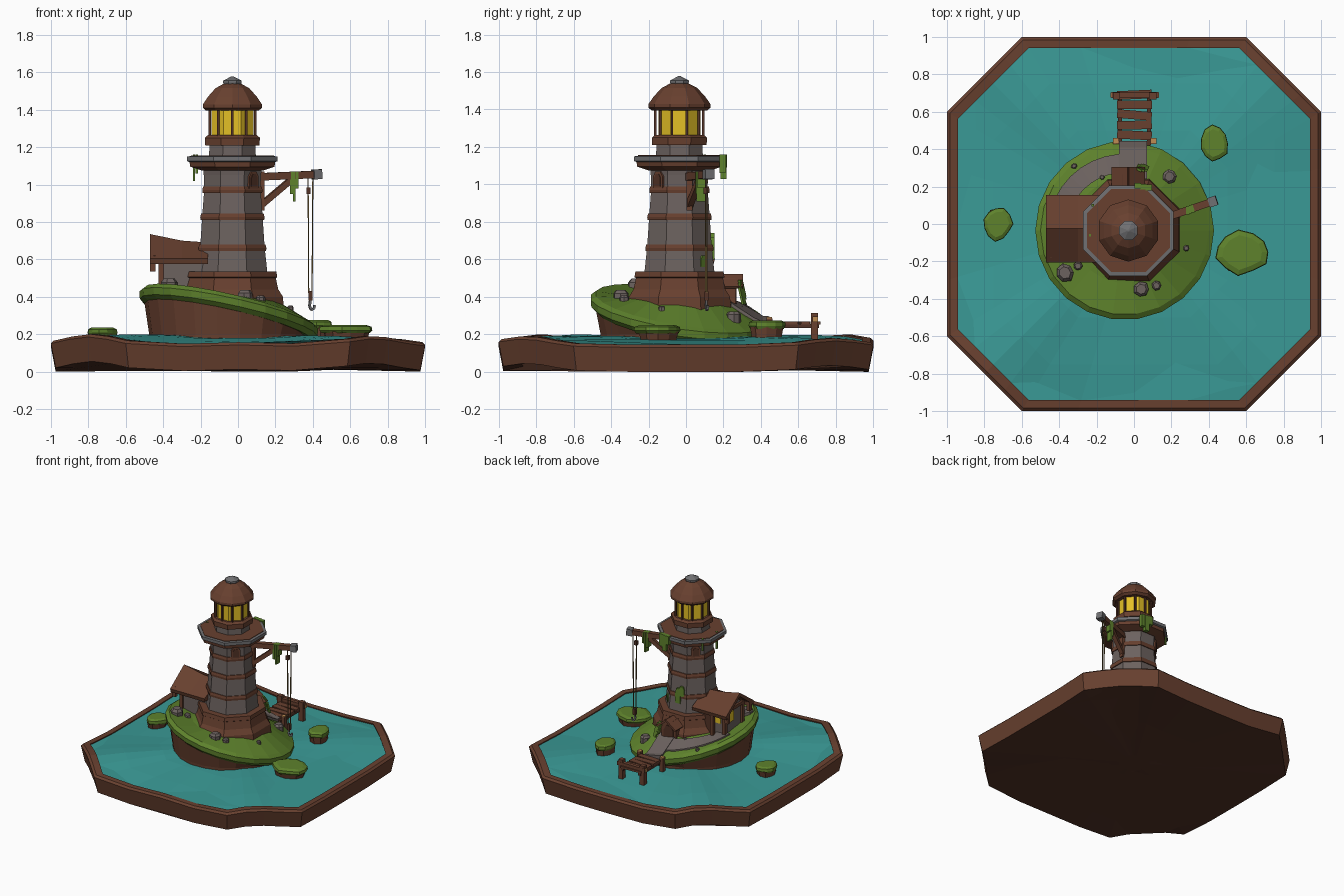
import bpy, bmesh, math, random
from math import sin, cos, pi, radians
from mathutils import Vector

random.seed(4)
cube = bpy.data.objects.get("Cube")
if cube:
    bpy.data.objects.remove(cube)


def material(name, rgb):
    col = [(c / 255 / 12.92 if c < 11 else ((c / 255 + 0.055) / 1.055) ** 2.4) for c in rgb] + [1]
    m = bpy.data.materials.new(name)
    m.use_nodes = True
    m.diffuse_color = col
    m.node_tree.nodes["Principled BSDF"].inputs["Base Color"].default_value = col
    return m


BROWN = material("brown wood", (104, 64, 47))
DARK = material("dark wood", (82, 50, 38))
STONE = material("grey stone", (108, 98, 95))
WATER = material("teal water", (58, 154, 150))
GRASS = material("grass green", (94, 130, 44))
GLOW = material("lamp yellow", (228, 192, 38))
TAN = material("cut wood tan", (190, 140, 84))
ROPE = material("rope", (112, 92, 52))
STEEL = material("slate grey", (112, 112, 114))


def loft(name, rings, mat, caps=True):
    """Skin a list of closed rings with equal point counts."""
    bm = bmesh.new()
    vr = [[bm.verts.new(p) for p in r] for r in rings]
    n = len(vr[0])
    for a, b in zip(vr, vr[1:]):
        for i in range(n):
            j = (i + 1) % n
            bm.faces.new((a[i], a[j], b[j], b[i]))
    if caps:
        bm.faces.new(vr[0])
        bm.faces.new(vr[-1])
    bmesh.ops.recalc_face_normals(bm, faces=bm.faces)
    me = bpy.data.meshes.new(name)
    bm.to_mesh(me)
    bm.free()
    me.materials.append(mat)
    ob = bpy.data.objects.new(name, me)
    bpy.context.collection.objects.link(ob)
    return ob


TX, TY = -0.03, -0.035


def tower_part(name, profile, mat, sides=8):
    """Faceted turned part; profile gives (flat half width, z)."""
    k = cos(pi / sides)
    ang = [2 * pi * (i + 0.5) / sides for i in range(sides)]
    return loft(name, [[(TX + w / k * cos(a), TY + w / k * sin(a), z) for a in ang]
                       for w, z in profile], mat)


def beam(name, a, b, w, mat, h=None):
    """Rectangular bar from a to b."""
    a, b = Vector(a), Vector(b)
    d = (b - a).normalized()
    side = d.cross(Vector((0, 0, 1)))
    side = side.normalized() if side.length > 0.01 else Vector((1, 0, 0))
    up = side.cross(d)
    h = h or w
    return loft(name, [[p + side * s * w / 2 + up * t * h / 2
                        for s, t in ((-1, -1), (1, -1), (1, 1), (-1, 1))] for p in (a, b)], mat)


def arch_plate(name, ang, d0, d1, z, w, h, mat):
    """Arched panel facing outward from the tower axis."""
    n, s = Vector((cos(ang), sin(ang), 0)), Vector((-sin(ang), cos(ang), 0))
    prof = [(-1, 0), (1, 0), (1, 0.7), (0.5, 1), (-0.5, 1), (-1, 0.7)]
    return loft(name, [[Vector((TX, TY, z + v * h)) + n * d + s * u * w / 2 for u, v in prof]
                       for d in (d0, d1)], mat)


# Wavy octagonal base and water
corners = [(1, -.6), (1, .6), (.6, 1), (-.6, 1), (-1, .6), (-1, -.6), (-.6, -1), (.6, -1)]
edge = []
for i, c in enumerate(corners):
    a, b = Vector(c), Vector(corners[(i + 1) % 8])
    edge += [a.lerp(b, k / 4) for k in range(4)]


def lift(p):
    ang = math.degrees(math.atan2(p.y, p.x))
    return sum(h * math.exp(-((ang - c) / 14) ** 2)
               for c, h in ((-135, .055), (-50, .045), (45, .035), (130, .055), (-90, .012)))


def edge_ring(s, z, k=1):
    return [(p.x * s, p.y * s, z + lift(p) * k) for p in edge]


loft("base_tray", [edge_ring(.95, .1), edge_ring(.94, .145), edge_ring(.985, .145),
                   edge_ring(1, .13), edge_ring(.975, 0)], BROWN, caps=False)
loft("base_underside", [edge_ring(.975, 0), edge_ring(.5, .01, .4), edge_ring(.1, .01, 0)], DARK)
loft("water", [edge_ring(.945, .135), edge_ring(.75, .155, .8), edge_ring(.5, .175, .4),
               edge_ring(.1, .185, 0)], WATER)

# Sloping island
CX, CY, N = -.05, -.035, 22


def rim(a):
    return .34 - .10 * cos(a) - .07 * sin(a)


def inner(a):
    return .39 + .25 * (rim(a) - .34)


def ground(x, y):
    a, r = math.atan2(y - CY, x - CX), math.hypot(x - CX, y - CY)
    t = min(1, max(0, (.45 - r) / .17))
    return rim(a) + .008 + t * (inner(a) - rim(a))


def island_ring(r, zf):
    return [(CX + r * cos(a), CY + r * sin(a), zf(a)) for a in (2 * pi * i / N for i in range(N))]


loft("island_cliff", [island_ring(.42, lambda a: .13), island_ring(.425, lambda a: .2),
                      island_ring(.455, lambda a: max(.21, rim(a) - .04))], BROWN)
loft("island_grass", [island_ring(.45, lambda a: rim(a) - .075), island_ring(.475, lambda a: rim(a) - .05),
                      island_ring(.478, lambda a: rim(a) - .012), island_ring(.45, lambda a: rim(a) + .008),
                      island_ring(.28, inner), island_ring(.1, inner)], GRASS)

# Stone path from hut to dock
path = []
for d in range(165, 84, -10):
    a = radians(d)
    path.append([(CX + r * cos(a), CY + r * sin(a)) for r in (.31, .41)])
loft("path", [[(p[0], p[1], ground(*p) + dz) for p, dz in
               ((i, -.02), (o, -.02), (o, .008), (i, .008))] for i, o in path], STONE)
loft("path_end", [[(x, y, ground(x, y) + dz) for x, dz in
                   ((-.08, -.03), (.07, -.03), (.07, .012), (-.08, .012))]
                  for y in (.24, .3, .36, .41, .445)], STONE)


# Rocks and islets
def blob(name, x, y, rx, ry, levels, mat, sides=9):
    wob = [random.uniform(.88, 1.08) for _ in range(sides)]
    return loft(name, [[(x + rx * s * w * cos(2 * pi * i / sides), y + ry * s * w * sin(2 * pi * i / sides), z)
                        for i, w in enumerate(wob)] for s, z in levels], mat)


for x, y, r in ((-.37, -.26, .052), (-.3, -.225, .025), (.04, -.35, .042), (.12, -.33, .026),
                (.19, .255, .04), (.28, -.13, .017), (-.32, .31, .017), (-.17, .25, .014)):
    z = ground(x, y)
    blob("rock", x, y, r, r, [(1, z - .03), (1, z + r * .4), (.65, z + r * .8)], STONE, 7)
for x, y, rx, ry, z in ((.43, .43, .08, .1, .275), (-.73, 0, .08, .09, .235), (.58, -.15, .155, .12, .25)):
    blob("islet_rock", x, y, rx, ry, [(.7, .12), (.9, z - .035)], BROWN)
    blob("islet_grass", x, y, rx, ry, [(.9, z - .045), (1, z - .03), (.97, z - .01), (.75, z)], GRASS, 11)

# Lighthouse tower
tower_part("plinth", [(.28, .28), (.27, .4), (.245, .44), (.232, .5), (.24, .505), (.235, .535), (.18, .535)], BROWN)
tower_part("shaft", [(.19, .5), (.172, .67), (.16, .85), (.15, .98), (.153, 1.05), (.16, 1.11)], STONE)
for z, w in ((.645, .18), (.81, .17), (.955, .159)):
    tower_part("shaft_band", [(w, z), (w + .002, z + .016), (w - .003, z + .035)], BROWN)
tower_part("gallery_corbel", [(.165, 1.075), (.225, 1.095), (.23, 1.125)], BROWN)
tower_part("gallery_edge", [(.23, 1.12), (.242, 1.125), (.242, 1.15), (.22, 1.152)], STEEL)
tower_part("gallery_floor", [(.222, 1.14), (.222, 1.156)], BROWN)
tower_part("lantern_neck", [(.125, 1.15), (.122, 1.22)], STONE)
tower_part("lantern_sill", [(.145, 1.21), (.147, 1.25), (.13, 1.265)], BROWN)
tower_part("lantern_glass", [(.112, 1.26), (.112, 1.41)], GLOW)
for i in range(10):
    a = 2 * pi * (i + .5) / 10
    x, y = TX + .128 * cos(a), TY + .128 * sin(a)
    beam("lantern_bar", (x, y, 1.255), (x, y, 1.415), .013, DARK)
tower_part("lantern_roof", [(.14, 1.395), (.158, 1.41), (.158, 1.428), (.13, 1.47), (.09, 1.515), (.045, 1.54)], BROWN, 10)
tower_part("roof_cap", [(.045, 1.53), (.05, 1.545), (.05, 1.555), (.006, 1.578)], STEEL)

# Windows and back door
for d in (-45, 135):
    arch_plate("window_frame", radians(d), .13, .164, .98, .07, .09, BROWN)
    arch_plate("window_shutter", radians(d), .13, .168, .99, .045, .065, DARK)
arch_plate("door_frame", pi / 2, .2, .3, .33, .13, .17, BROWN)
arch_plate("door", pi / 2, .2, .305, .33, .085, .13, DARK)
for s in (-1, 1):
    beam("door_awning", (TX + s * .085, .24, .45), (TX, .24, .515), .13, BROWN, .015)
for x, z in ((.04, .455), (.025, .47), (.055, .43)):
    beam("door_moss", (x, .29, z + .02), (x + .01, .31, z - .07), .035, GRASS, .012)

# Crane with ropes and hook
ux = Vector((cos(radians(19)), sin(radians(19)), 0))


def crane_point(r, z):
    return Vector((TX, TY, z)) + ux * r


beam("crane_beam", crane_point(.13, 1.04), crane_point(.49, 1.055), .04, BROWN)
beam("crane_end", crane_point(.455, 1.053), crane_point(.5, 1.056), .052, STEEL)
beam("crane_brace", crane_point(.15, .88), crane_point(.35, 1.04), .032, BROWN)
beam("crane_post", crane_point(.165, .86), crane_point(.165, 1.07), .03, BROWN)
for r in (.428, .455):
    beam("crane_rope", crane_point(r, 1.05), crane_point(.44 + (r - .44) * .7, .42), .006, ROPE)
beam("crane_pulley", crane_point(.43, .95), crane_point(.43, .985), .022, DARK)
beam("hook_block", crane_point(.441, .38), crane_point(.441, .43), .022, DARK)
hook = [(.441, .385), (.436, .35), (.446, .33), (.462, .338), (.464, .355)]
for p, q in zip(hook, hook[1:]):
    beam("hook", crane_point(*p), crane_point(*q), .012, STEEL)

# Hanging moss
for r, z, w in ((.335, .95, .018), (.35, .91, .015), (.365, .98, .015)):
    beam("crane_moss", crane_point(r, 1.07), crane_point(r, z), w, GRASS, .045)
for x, y, z in ((-.235, -.06, 1.02), (-.22, .1, 1.06), (.05, .2, 1.03), (.08, .195, 1.06), (.02, .205, 1.09)):
    beam("gallery_moss", (x, y, 1.16), (x, y, z), .035 if x > 0 else .012, GRASS, .03 if x > 0 else .012)
for d, z, h in ((90, .6, .12), (100, .66, .08), (45, .56, .06)):
    arch_plate("wall_moss", radians(d), .15, .187, z, .045, h, GRASS)

# Hut with a gable roof
HY = -.025
wall = [(-.11, .36), (.11, .36), (.11, .61), (0, .69), (-.11, .61)]
loft("hut_walls", [[(x, HY + y, z) for y, z in wall] for x in (-.41, -.15)], STONE)
roof = [(-.18, .605), (0, 0), (.18, .605), (.172, .575), (0, -.03), (-.172, .575)]
loft("hut_roof", [[(x, HY + y, z if z > .1 else ridge + z) for y, z in roof]
                  for x, ridge in ((-.47, .735), (-.3, .7), (-.16, .69))], BROWN)
for s in (-1, 1):
    y = HY + s * .11
    beam("hut_corner_post", (-.41, y, .38), (-.41, y, .62), .028, BROWN)
    beam("hut_purlin", (-.465, y + s * .03, .59), (-.16, y + s * .03, .59), .025, BROWN)
    beam("hut_bracket", (-.455, y + s * .03, .535), (-.455, y + s * .03, .62), .03, BROWN)
beam("hut_tie", (-.415, HY - .12, .605), (-.415, HY + .12, .605), .025, BROWN)
beam("porch_post", (-.33, .13, .38), (-.33, .13, .6), .025, BROWN)
beam("hut_window", (-.414, HY + .03, .5), (-.414, HY + .03, .58), .008, GLOW, .05)
beam("hut_back_window", (-.35, HY + .112, .5), (-.35, HY + .112, .57), .05, GLOW, .008)
beam("hut_door", (-.25, HY + .113, .39), (-.25, HY + .113, .56), .07, DARK, .008)

# Dock
for i in range(5):
    y, skew = .475 + .054 * i, random.uniform(-.008, .008)
    beam("dock_plank", (-.09, y + skew, .262), (.095, y - skew, .262), .046, BROWN, .016)
for x in (-.075, .08):
    beam("dock_rail", (x, .42, .245), (x, .71, .245), .022, DARK)
    beam("dock_near_post", (x * 1.3, .445, .15), (x * 1.3, .445, .285), .032, BROWN)
    beam("dock_near_post_top", (x * 1.3, .445, .28), (x * 1.3, .445, .292), .03, TAN)
    beam("dock_far_post", (x * 1.25, .685, .13), (x * 1.25, .685, .315), .038, BROWN)
    beam("dock_log_end", (x * 1.55, .69, .28), (x * 1.66, .69, .28), .026, TAN)
beam("dock_cross_log", (-.12, .69, .28), (.13, .69, .28), .03, BROWN)
